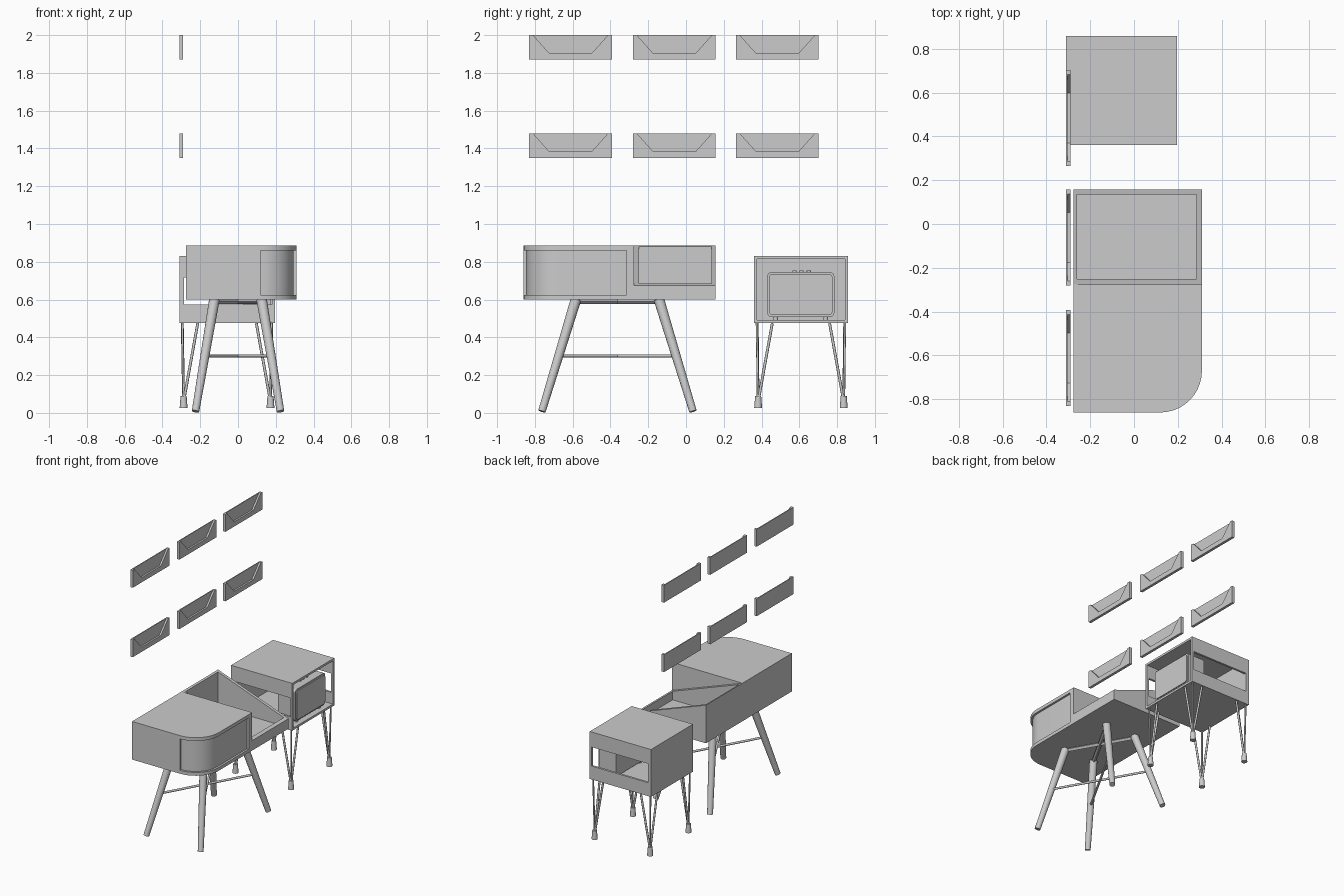
import bpy, bmesh, math
from mathutils import Vector

if "Cube" in bpy.data.objects:
    bpy.data.objects.remove(bpy.data.objects["Cube"])


def prism(name, pts, axis, a, b):
    """Extrude a 2D outline along an axis: 'x' -> (y,z), 'y' -> (x,z), 'z' -> (x,y)."""
    place = {'x': lambda p, t: (t, p[0], p[1]),
             'y': lambda p, t: (p[0], t, p[1]),
             'z': lambda p, t: (p[0], p[1], t)}[axis]
    bm = bmesh.new()
    lo = [bm.verts.new(place(p, a)) for p in pts]
    hi = [bm.verts.new(place(p, b)) for p in pts]
    bm.faces.new(lo)
    bm.faces.new(hi)
    n = len(pts)
    for i in range(n):
        j = (i + 1) % n
        bm.faces.new((lo[i], lo[j], hi[j], hi[i]))
    bmesh.ops.recalc_face_normals(bm, faces=bm.faces)
    me = bpy.data.meshes.new(name)
    bm.to_mesh(me)
    bm.free()
    ob = bpy.data.objects.new(name, me)
    bpy.context.collection.objects.link(ob)
    return ob


def box(name, x0, x1, y0, y1, z0, z1):
    return prism(name, [(x0, y0), (x1, y0), (x1, y1), (x0, y1)], 'z', z0, z1)


def rod(name, p, q, r1, r2=None, sides=16):
    """Tapered round bar from p to q."""
    p, q = Vector(p), Vector(q)
    d = q - p
    bpy.ops.mesh.primitive_cone_add(vertices=sides, radius1=r1, radius2=r1 if r2 is None else r2,
                                    depth=d.length, location=(p + q) / 2,
                                    rotation=d.to_track_quat('Z', 'Y').to_euler())
    ob = bpy.context.object
    ob.name = name
    bpy.ops.object.shade_smooth_by_angle(angle=math.radians(40))
    return ob


def arc(cx, cy, r, a0, a1, n=10):
    return [(cx + r * math.cos(math.radians(a0 + (a1 - a0) * i / n)),
             cy + r * math.sin(math.radians(a0 + (a1 - a0) * i / n))) for i in range(n + 1)]


def rounded(y0, y1, z0, z1, r):
    return (arc(y1 - r, z0 + r, r, -90, 0, 5) + arc(y1 - r, z1 - r, r, 0, 90, 5)
            + arc(y0 + r, z1 - r, r, 90, 180, 5) + arc(y0 + r, z0 + r, r, 180, 270, 5))


# Wall pockets: full back plate, front plate with a sloped cut-out
for row, z in enumerate((1.35, 1.87)):
    for col, y in enumerate((-0.83, -0.28, 0.265)):
        w, h = 0.437, 0.13
        tag = f"{row}_{col}"
        box("wall_pocket_back_" + tag, -0.31, -0.303, y, y + w, z, z + h)
        prism("wall_pocket_front_" + tag,
              [(y, z), (y + w, z), (y + w, z + h), (y + w - 0.02, z + h), (y + w - 0.105, z + 0.035),
               (y + 0.105, z + 0.035), (y + 0.02, z + h), (y, z + h)], 'x', -0.303, -0.29)

# Cabinet with rounded corner and recessed curved door
X0, X1, Y0, YM, Y1 = -0.275, 0.31, -0.86, -0.275, 0.157
Z0, Z1 = 0.60, 0.885
R, T = 0.19, 0.015
outline = [(X0, YM), (X0, Y0)] + arc(X1 - R, Y0 + R, R, -90, 0) + [(X1, YM)]
core = ([(X0, YM), (X0, Y0), (X1 - R, Y0)] + arc(X1 - R, Y0 + R, R - T, -90, 0)
        + [(X1 - T, -0.315), (X1, -0.315), (X1, YM)])
for name, shape, a, b in (("cabinet_base", outline, Z0, 0.625),
                          ("cabinet_body_and_door", core, 0.625, 0.86),
                          ("cabinet_top", outline, 0.86, Z1)):
    ob = prism(name, shape, 'z', a, b)
    bpy.context.view_layer.objects.active = ob
    ob.select_set(True)
    bpy.ops.object.shade_smooth_by_angle(angle=math.radians(20))
    ob.select_set(False)

# Sloping open bin beside the cabinet
ZF = 0.675
side = [(X0, Z0), (X1, Z0), (X1, ZF), (X0, Z1)]
prism("bin_side_inner", side, 'y', YM, YM + 0.025)
prism("bin_side_outer", side, 'y', Y1 - 0.022, Y1)
slope = (Z1 - ZF) / (X1 - X0)
prism("bin_back", [(X0, Z0), (X0 + T, Z0), (X0 + T, Z1 - slope * T), (X0, Z1)], 'y', YM + 0.025, Y1 - 0.022)
prism("bin_front", [(X1 - 0.025, Z0), (X1, Z0), (X1, ZF), (X1 - 0.025, ZF + slope * 0.025)],
      'y', YM + 0.025, Y1 - 0.022)
box("bin_floor", X0 + T, X1 - 0.025, YM + 0.025, Y1 - 0.022, Z0, 0.62)

# Splayed cabinet legs
YC = -0.363
for sx in (-1, 1):
    for sy in (-1, 1):
        rod("cabinet_leg", (sx * 0.225, YC + sy * 0.40, 0.008),
            (sx * 0.125, YC + sy * 0.22, 0.60), 0.02, 0.028)

# Crossed stretchers, low and under the cabinet
for s in (-1, 1):
    rod("low_stretcher", (-0.175, YC - s * 0.31, 0.302), (0.175, YC + s * 0.31, 0.302), 0.008)
    rod("top_stretcher", (-0.125, YC - s * 0.22, 0.59), (0.125, YC + s * 0.22, 0.59), 0.014, sides=4)

# Side table box, open at the front, with a slot in each side
A0, A1, B0, B1, C0, C1, P = -0.31, 0.197, 0.36, 0.857, 0.475, 0.83, 0.016
box("table_top", A0, A1, B0, B1, C1 - P, C1)
box("table_bottom", A0, A1, B0, B1, C0, C0 + P)
box("table_back", A0, A0 + 0.025, B0, B1, C0 + P, C1 - P)
for y in (B0, B1 - P):
    box("table_side_lower", A0 + 0.025, A1, y, y + P, C0 + P, 0.575)
    box("table_side_upper", A0 + 0.025, A1, y, y + P, 0.717, C1 - P)
    box("table_side_post", A1 - P, A1, y, y + P, 0.575, 0.717)

# Hairpin legs with foot cups
for x, sx in ((-0.288, 1), (0.172, -1)):
    for y, sy in ((0.382, 1), (0.835, -1)):
        rod("hairpin_rod_x", (x, y, 0.06), (x + sx * 0.075, y - sy * 0.005, C0), 0.0075, sides=10)
        rod("hairpin_rod_y", (x, y, 0.06), (x - sx * 0.007, y + sy * 0.075, C0), 0.0075, sides=10)
        rod("hairpin_corner_rod", (x, y, 0.06), (x - sx * 0.007, y - sy * 0.007, C0), 0.006, sides=10)
        rod("hairpin_foot", (x, y, 0.025), (x, y, 0.09), 0.021, 0.016)

# Small radio in the side table
prism("radio_body", rounded(0.43, 0.785, 0.508, 0.745, 0.022), 'x', 0.03, 0.172)
prism("radio_face", rounded(0.44, 0.775, 0.518, 0.735, 0.018), 'x', 0.172, 0.18)
for y in (0.475, 0.74):
    for x in (0.05, 0.15):
        rod("radio_foot", (x, y, C0 + P), (x, y, 0.51), 0.013)
for y in (0.575, 0.612, 0.65):
    rod("radio_knob", (0.11, y, 0.744), (0.11, y, 0.755), 0.011)
